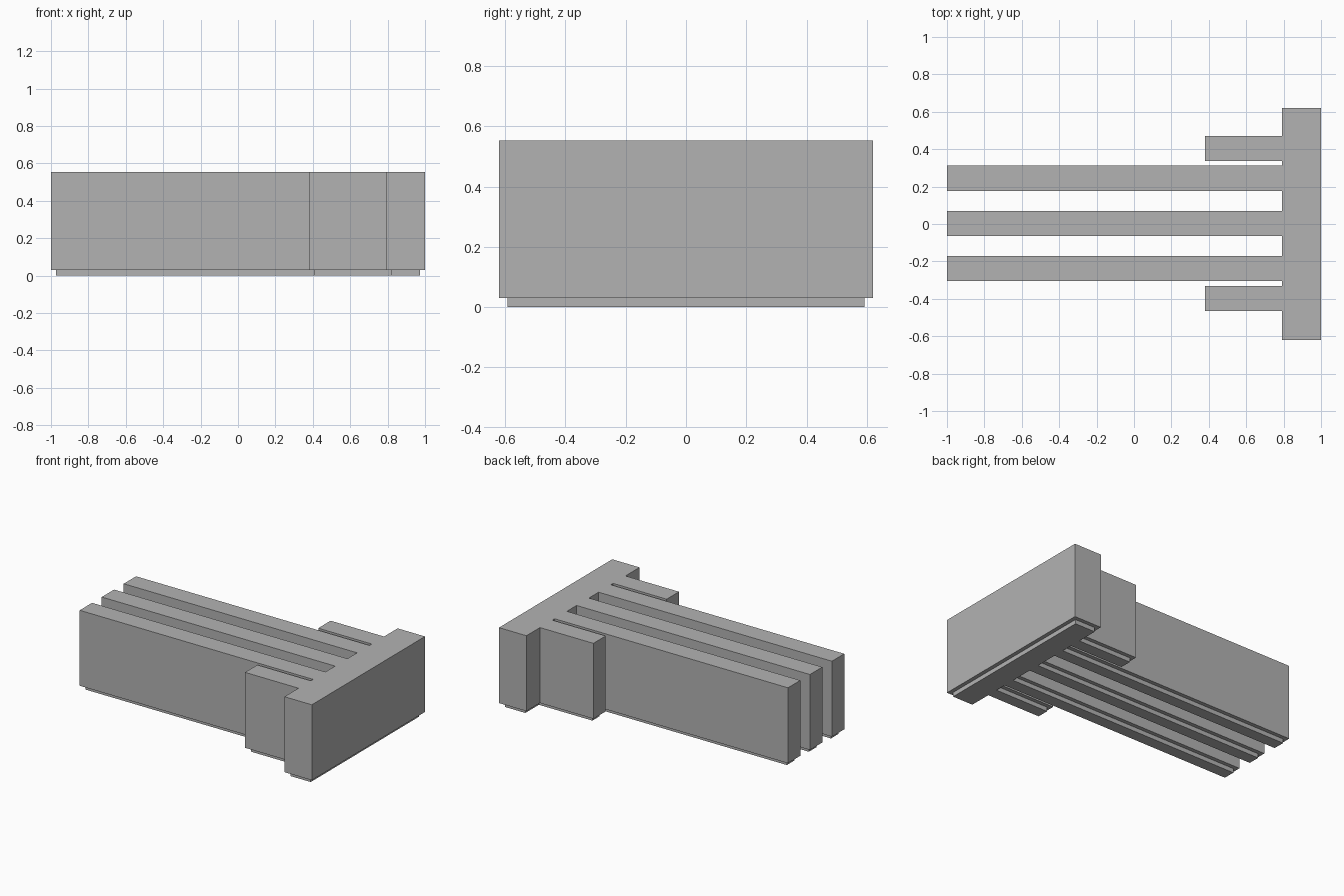
import bpy
import bmesh

cube = bpy.data.objects.get("Cube")
if cube:
    bpy.data.objects.remove(cube, do_unlink=True)

# One flat grey for the whole building
grey = bpy.data.materials.new("concrete_grey")
grey.use_nodes = True
colour = (0.45, 0.45, 0.45, 1)
grey.diffuse_color = colour
grey.node_tree.nodes["Principled BSDF"].inputs["Base Color"].default_value = colour

BAR_BACK, BAR_FRONT, HALF_LENGTH = 0.79, 1.0, 0.62
WING_WIDTH = 0.135
LONG, SHORT = -1.0, 0.38
# Wings along the cross block: centre y, outer end x
WINGS = [(-0.398, SHORT), (-0.238, LONG), (0.003, LONG), (0.244, LONG), (0.404, SHORT)]


def footprint(inset):
    """Comb-shaped plan: a cross block with parallel wings, shrunk by inset."""
    back = BAR_BACK + inset
    half = HALF_LENGTH - inset
    reach = WING_WIDTH / 2 - inset
    points = [(BAR_FRONT - inset, -half), (BAR_FRONT - inset, half), (back, half)]
    for y, end in reversed(WINGS):
        tip = end + inset
        points += [(back, y + reach), (tip, y + reach),
                   (tip, y - reach), (back, y - reach)]
    return points + [(back, -half)]


# Recessed plinth and main walls, lofted as one closed shell
bm = bmesh.new()
levels = [(0, 0.027), (0.03, 0.027), (0.03, 0), (0.553, 0)]
rings = [[bm.verts.new((x, y, z)) for x, y in footprint(inset)] for z, inset in levels]
for lower, upper in zip(rings, rings[1:]):
    for i in range(len(lower)):
        j = (i + 1) % len(lower)
        bm.faces.new((lower[i], lower[j], upper[j], upper[i]))

# Roof and underside
bm.faces.new(rings[-1])
bm.faces.new(rings[0][::-1])
bmesh.ops.recalc_face_normals(bm, faces=bm.faces[:])

mesh = bpy.data.meshes.new("winged_building")
bm.to_mesh(mesh)
bm.free()
mesh.materials.append(grey)
building = bpy.data.objects.new("winged_building", mesh)
bpy.context.collection.objects.link(building)
